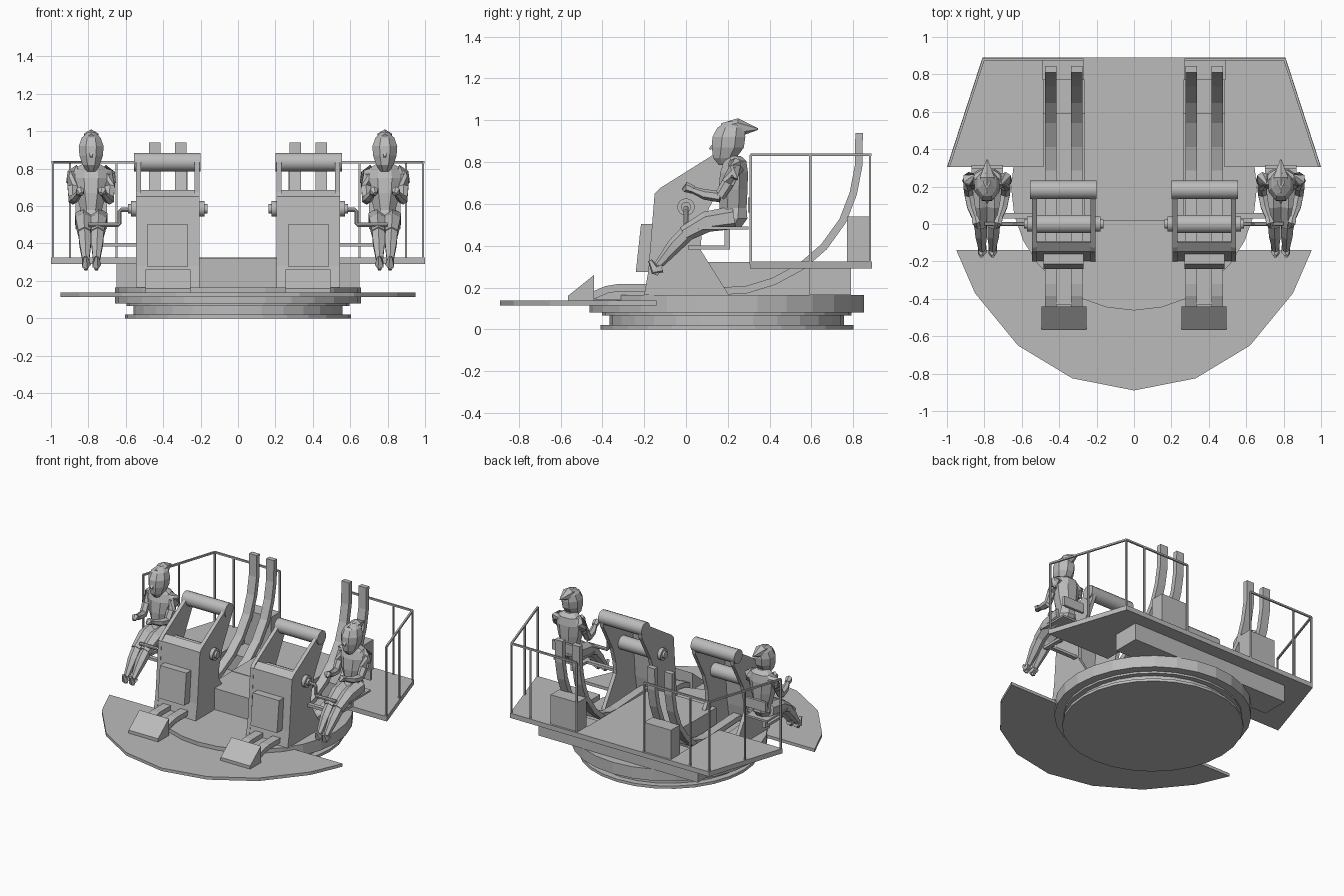
import bpy, bmesh, math
from mathutils import Vector

cube = bpy.data.objects.get("Cube")
if cube:
    bpy.data.objects.remove(cube, do_unlink=True)

grey = bpy.data.materials.new("plain grey")
grey.use_nodes = True
grey.diffuse_color = (0.5, 0.5, 0.5, 1)
grey.node_tree.nodes["Principled BSDF"].inputs["Base Color"].default_value = (0.5, 0.5, 0.5, 1)


def finish(name, bm, mirror, smooth=False):
    bmesh.ops.recalc_face_normals(bm, faces=bm.faces)
    mesh = bpy.data.meshes.new(name)
    bm.to_mesh(mesh)
    bm.free()
    mesh.materials.append(grey)
    if smooth:
        mesh.shade_smooth()
        mesh.set_sharp_from_angle(angle=0.7)
    ob = bpy.data.objects.new(name, mesh)
    bpy.context.scene.collection.objects.link(ob)
    if mirror:
        ob.modifiers.new("mirror", 'MIRROR').use_mirror_merge = False
    return ob


def skin(name, rings, mirror=True, smooth=False):
    """Join rings of points into a closed solid."""
    bm = bmesh.new()
    loops = [[bm.verts.new(p) for p in ring] for ring in rings]
    n = len(loops[0])
    for a, b in zip(loops, loops[1:]):
        for i in range(n):
            j = (i + 1) % n
            bm.faces.new((a[i], a[j], b[j], b[i]))
    bm.faces.new(loops[0])
    bm.faces.new(loops[-1])
    return finish(name, bm, mirror, smooth)


def slab(name, outline, z0, z1, mirror=False):
    return skin(name, [[(x, y, z) for x, y in outline] for z in (z0, z1)], mirror)


def side_profile(name, profile, x0, x1):
    return skin(name, [[(x, y, z) for y, z in profile] for x in (x0, x1)])


def box(name, x, y, z, mirror=True):
    return slab(name, [(x[0], y[0]), (x[1], y[0]), (x[1], y[1]), (x[0], y[1])], z[0], z[1], mirror)


def rod(name, points, radii, sides=6, mirror=True, smooth=False):
    """Sweep a polygon along a path, with one radius or one per point."""
    pts = [Vector(p) for p in points]
    if not isinstance(radii, (list, tuple)):
        radii = [radii] * len(pts)
    rings = []
    for i, p in enumerate(pts):
        t = (pts[min(i + 1, len(pts) - 1)] - pts[max(i - 1, 0)]).normalized()
        ref = Vector((0, 1, 0)) if abs(t.x) > 0.8 or abs(t.z) > 0.9 else Vector((1, 0, 0))
        u = (ref - t * ref.dot(t)).normalized()
        v = t.cross(u)
        angles = [math.tau * (k + 0.5) / sides for k in range(sides)]
        rings.append([p + (u * math.cos(a) + v * math.sin(a)) * radii[i] for a in angles])
    return skin(name, rings, mirror, smooth)


def loft(name, x, sections, sides=8):
    """Stack horizontal ovals given as (y, z, half width, half depth)."""
    angles = [math.tau * (k + 0.5) / sides for k in range(sides)]
    return skin(name, [[(x + rx * math.cos(a), y + ry * math.sin(a), z) for a in angles]
                       for y, z, rx, ry in sections])


def disc(name, radius, z0, z1):
    angles = [math.tau * k / 28 for k in range(28)]
    slab(name, [(radius * math.cos(a), 0.195 + radius * math.sin(a)) for a in angles], z0, z1)


def both(half):
    return half + [(-x, y) for x, y in reversed(half) if x]


# Turntable
disc("base_flange", 0.605, 0, 0.02)
disc("base_drum", 0.56, 0.02, 0.066)
disc("base_lip", 0.597, 0.066, 0.08)
disc("turntable", 0.657, 0.08, 0.165)

# Decks and supports
slab("front_deck", both([(0.95, -0.14), (0.85, -0.37), (0.62, -0.65), (0.33, -0.825), (0, -0.89)]),
     0.115, 0.137)
slab("rear_deck", both([(0.81, 0.89), (1.0, 0.305), (0.485, 0.305), (0.485, 0.77),
                        (0.265, 0.77), (0.265, 0.305)]), 0.29, 0.325)
box("rear_beam", (-0.65, 0.65), (0.59, 0.79), (0.165, 0.29), False)
box("centre_block", (-0.265, 0.265), (0.02, 0.6), (0.165, 0.322), False)
box("rail_box", (0.27, 0.49), (0.77, 0.875), (0.29, 0.54))

# Curved twin rails
path = [(-0.45, 0.16), (-0.38, 0.19), (-0.32, 0.2), (-0.1, 0.2), (0.2, 0.185), (0.29, 0.19),
        (0.42, 0.23), (0.55, 0.3), (0.66, 0.395), (0.75, 0.52), (0.8, 0.65), (0.825, 0.78), (0.828, 0.94)]
upper, lower = [], []
for i, p in enumerate(path):
    a, b = Vector(path[max(i - 1, 0)]), Vector(path[min(i + 1, len(path) - 1)])
    t = (b - a).normalized() * 0.018
    upper.append((p[0] - t.y, p[1] + t.x))
    lower.append((p[0] + t.y, p[1] - t.x))
for name, x in (("inner_rail", 0.275), ("outer_rail", 0.415)):
    skin(name, [[(x, *u), (x + 0.062, *u), (x + 0.062, *d), (x, *d)] for u, d in zip(upper, lower)])
box("rail_bed", (0.335, 0.418), (-0.43, -0.18), (0.14, 0.185))
side_profile("rail_stop", [(-0.565, 0.135), (-0.565, 0.16), (-0.44, 0.26), (-0.44, 0.135)], 0.255, 0.495)

# Gun cradles: cheek plates, front panel, hatch and rollers
cheek = [(-0.2, 0.165), (-0.18, 0.28), (-0.15, 0.65), (-0.125, 0.675), (0.13, 0.835), (0.16, 0.875),
         (0.2, 0.88), (0.23, 0.845), (0.22, 0.78), (0.11, 0.58), (0.075, 0.46), (0.07, 0.38), (0.205, 0.165)]
side_profile("inner_cheek", cheek, 0.205, 0.232)
side_profile("outer_cheek", cheek, 0.518, 0.545)
side_profile("front_panel", [(-0.198, 0.165), (-0.178, 0.28), (-0.148, 0.65), (-0.1, 0.685),
                             (-0.09, 0.66), (-0.12, 0.63), (-0.15, 0.28), (-0.17, 0.165)], 0.23, 0.52)
side_profile("panel_hatch", [(-0.24, 0.275), (-0.215, 0.505), (-0.15, 0.505), (-0.17, 0.275)], 0.27, 0.485)
rod("top_roller", [(0.2, 0.183, 0.835), (0.555, 0.183, 0.835)], 0.05, 16, smooth=True)
rod("pivot_roller", [(0.21, 0, 0.585), (0.54, 0, 0.585)], 0.05, 16, smooth=True)
rod("pivot_hub", [(0.178, 0, 0.585), (0.572, 0, 0.585)], 0.042, 14, smooth=True)
rod("pivot_pin", [(0.163, 0, 0.585), (0.588, 0, 0.585)], 0.025, 10, smooth=True)
rod("crank", [(0.57, 0, 0.58), (0.625, 0, 0.58), (0.633, 0, 0.572), (0.633, 0, 0.508),
              (0.641, 0, 0.5), (0.8, 0, 0.5)], 0.012, 8)

# Gunner seats
box("seat_pad", (0.7, 0.87), (0.06, 0.3), (0.478, 0.492))
box("seat_back", (0.7, 0.87), (0.297, 0.315), (0.56, 0.63))
box("seat_post", (0.765, 0.795), (0.185, 0.21), (0.385, 0.48))
box("seat_arm", (0.765, 0.795), (0.01, 0.21), (0.383, 0.402))
box("seat_bracket", (0.54, 0.78), (0.03, 0.06), (0.383, 0.402))

# Guard rails
front, corner, end = Vector((0.99, 0.31, 0)), Vector((0.805, 0.88, 0)), Vector((0.275, 0.88, 0))
top = Vector((0, 0, 0.835))
for name, a, b in (("side_handrail", front, corner), ("back_handrail", corner, end)):
    rod(name, [a + top, b + top], 0.009, 4)
for i, p in enumerate((front, (front + corner) / 2, corner, Vector((0.65, 0.88, 0)), end)):
    rod("guard_post_%d" % (i + 1), [p + Vector((0, 0, 0.31)), p + top], 0.008, 4)

# Seated gunners
cx = 0.785
loft("gunner_torso", cx, [(0.2, 0.49, 0.06, 0.07), (0.215, 0.53, 0.075, 0.085), (0.225, 0.58, 0.062, 0.07),
                          (0.225, 0.67, 0.088, 0.075), (0.23, 0.75, 0.1, 0.072),
                          (0.235, 0.805, 0.085, 0.058), (0.225, 0.83, 0.04, 0.04)])
loft("gunner_head", cx, [(0.19, 0.785, 0.025, 0.035), (0.185, 0.82, 0.05, 0.06), (0.2, 0.87, 0.068, 0.083),
                         (0.205, 0.92, 0.072, 0.085), (0.215, 0.965, 0.055, 0.07),
                         (0.235, 0.995, 0.02, 0.04)])
rod("helmet_crest", [(cx, 0.17, 0.955), (cx, 0.25, 0.965), (cx, 0.345, 0.958)], [0.03, 0.045, 0.004], 6)
rod("gunner_nose", [(cx, 0.15, 0.89), (cx, 0.113, 0.862)], [0.025, 0.006], 4)
for side, s in (("left", 1), ("right", -1)):
    def limb(part, points, radii, sides=6):
        rod("gunner_%s_%s" % (side, part), [(cx + s * dx, y, z) for dx, y, z in points], radii, sides)
    limb("shoulder", [(0.06, 0.235, 0.79), (0.1, 0.24, 0.765), (0.115, 0.23, 0.72)], [0.035, 0.038, 0.02])
    limb("upper_arm", [(0.095, 0.235, 0.775), (0.1, 0.2, 0.7), (0.098, 0.16, 0.635)], [0.032, 0.03, 0.026])
    limb("forearm", [(0.098, 0.165, 0.635), (0.085, 0.09, 0.645), (0.065, 0.03, 0.668)], [0.028, 0.025, 0.016])
    limb("hand", [(0.065, 0.035, 0.667), (0.058, 0.005, 0.68), (0.052, -0.012, 0.665)], [0.02, 0.025, 0.012])
    limb("thigh", [(0.04, 0.23, 0.535), (0.04, 0.1, 0.515), (0.036, -0.01, 0.455)], [0.055, 0.05, 0.038])
    limb("shin", [(0.036, 0.01, 0.465), (0.032, -0.055, 0.4), (0.028, -0.135, 0.305)], [0.038, 0.036, 0.02])
    limb("foot", [(0.028, -0.115, 0.295), (0.028, -0.15, 0.285), (0.03, -0.172, 0.33)], [0.024, 0.026, 0.01], 5)
    limb("heel", [(0.028, -0.125, 0.31), (0.028, -0.145, 0.26)], [0.02, 0.012], 5)
